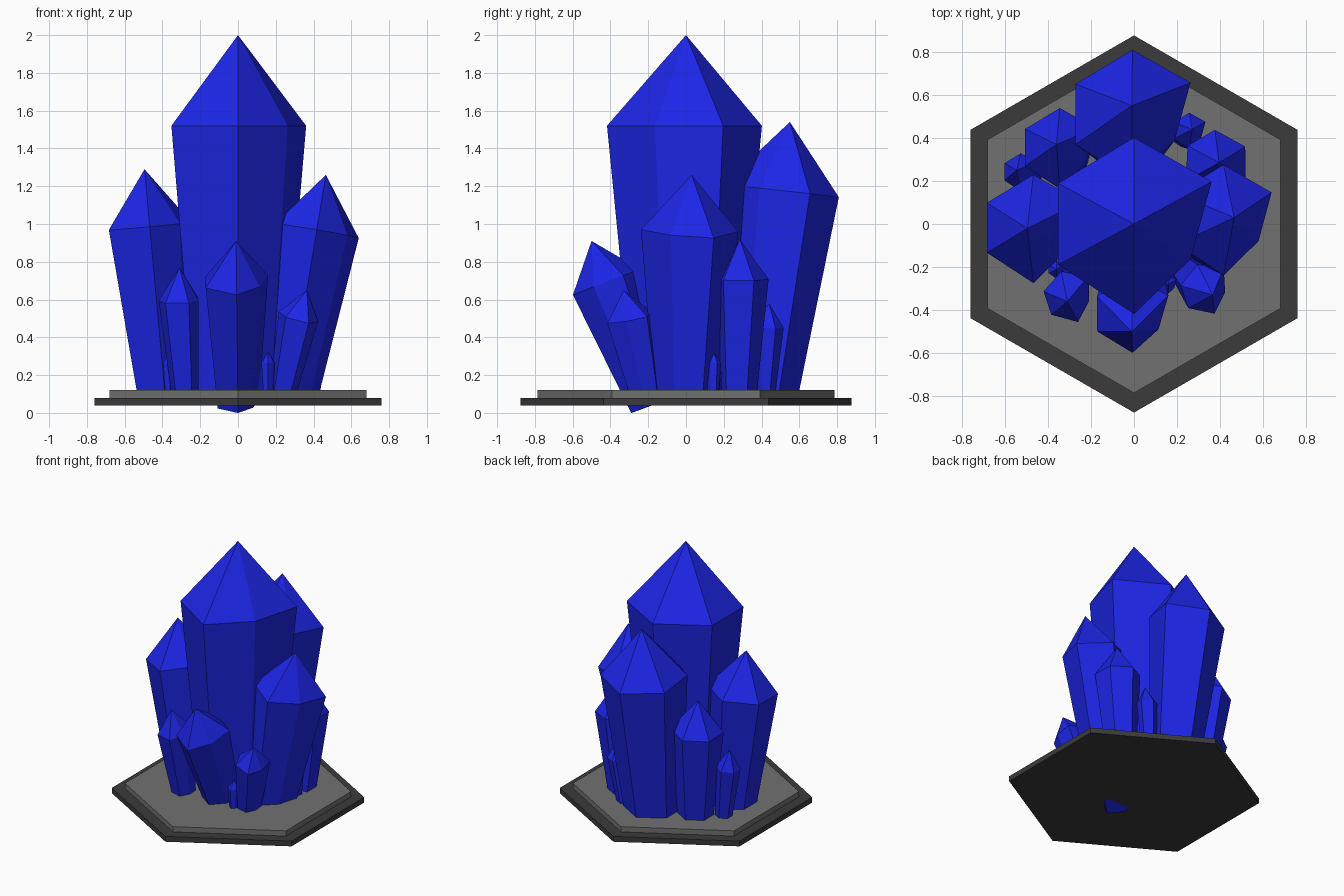
import bpy
import bmesh
import math
from mathutils import Vector, Matrix

cube = bpy.data.objects.get("Cube")
if cube:
    bpy.data.objects.remove(cube, do_unlink=True)


def make_material(name, rgb):
    mat = bpy.data.materials.new(name)
    mat.use_nodes = True
    mat.diffuse_color = (*rgb, 1)
    mat.node_tree.nodes["Principled BSDF"].inputs["Base Color"].default_value = (*rgb, 1)
    return mat


BLUE = make_material("crystal_blue", (0.012, 0.019, 0.8))
GREY = make_material("stone_grey", (0.165, 0.165, 0.165))
DARK = make_material("dark_stone", (0.043, 0.043, 0.043))


def finish(bm, name, mat):
    bmesh.ops.recalc_face_normals(bm, faces=bm.faces)
    mesh = bpy.data.meshes.new(name)
    bm.to_mesh(mesh)
    bm.free()
    mesh.materials.append(mat)
    obj = bpy.data.objects.new(name, mesh)
    bpy.context.collection.objects.link(obj)
    return obj


def hex_plate(name, radius, bottom, top, mat):
    """Hexagonal slab with corners on the y axis."""
    bm = bmesh.new()
    bmesh.ops.create_cone(bm, cap_ends=True, segments=6, radius1=radius, radius2=radius,
                          depth=top - bottom, matrix=Matrix.Translation((0, 0, (bottom + top) / 2)))
    return finish(bm, name, mat)


# Uneven six-sided outline shared by every crystal
OUTLINE = [(0, 0.98), (0.88, 0.48), (0.64, -0.4), (0, -1.02), (-0.86, -0.46), (-0.86, 0.46)]
SHOULDER = 0.75
BASE_SCALE = 0.66


def crystal(name, foot, tip, radius, twist=0, foot_z=0.08):
    """Flaring hexagonal shaft from foot to shoulder, closed by a pointed cap."""
    start, end = Vector((*foot, foot_z)), Vector(tip)
    axis = end - start
    turn = Vector((0, 0, 1)).rotation_difference(axis).to_matrix()
    turn = turn @ Matrix.Rotation(math.radians(twist), 3, "Z")
    bm = bmesh.new()

    def ring(fraction, size):
        centre = start + axis * fraction
        return [bm.verts.new(centre + turn @ Vector((x * size, y * size, 0))) for x, y in OUTLINE]

    low, high = ring(0, radius * BASE_SCALE), ring(SHOULDER, radius)
    point = bm.verts.new(end)
    bm.faces.new(low)
    for i in range(6):
        j = (i + 1) % 6
        bm.faces.new((low[i], low[j], high[j], high[i]))
        bm.faces.new((high[i], high[j], point))
    return finish(bm, name, BLUE)


# Stepped base
hex_plate("base_lower", 0.876, 0.04, 0.08, DARK)
hex_plate("base_upper", 0.785, 0.08, 0.12, GREY)

# Large crystals
crystal("main_crystal", (0, 0), (0, 0, 2), 0.41)
crystal("right_crystal", (-0.385, -0.01), (-0.495, -0.02, 1.29), 0.252)
crystal("left_crystal", (0.27, 0.005), (0.465, 0.03, 1.26), 0.257)
crystal("back_crystal", (0, 0.39), (-0.01, 0.55, 1.54), 0.307)

# Medium crystals
crystal("front_crystal", (0, -0.17), (-0.01, -0.5, 0.91), 0.19, foot_z=0.045)
crystal("front_right_crystal", (-0.27, -0.26), (-0.31, -0.36, 0.77), 0.125, 18)
crystal("front_left_crystal", (0.24, -0.21), (0.365, -0.33, 0.65), 0.125, 20)
crystal("back_left_crystal", (0.34, 0.27), (0.395, 0.285, 0.92), 0.16, -60)
crystal("back_right_crystal", (-0.3, 0.31), (-0.36, 0.37, 1.02), 0.188)

# Small crystals
crystal("small_right_crystal", (-0.47, 0.22), (-0.545, 0.25, 0.65), 0.088)
crystal("small_back_crystal", (0.22, 0.415), (0.27, 0.44, 0.58), 0.085)

# Tiny shards
for name, x, y in (("front_shard", 0.16, -0.28), ("right_shard", -0.36, -0.21), ("left_shard", 0.4, 0.145)):
    crystal(name, (x, y), (x, y, 0.325), 0.042)
